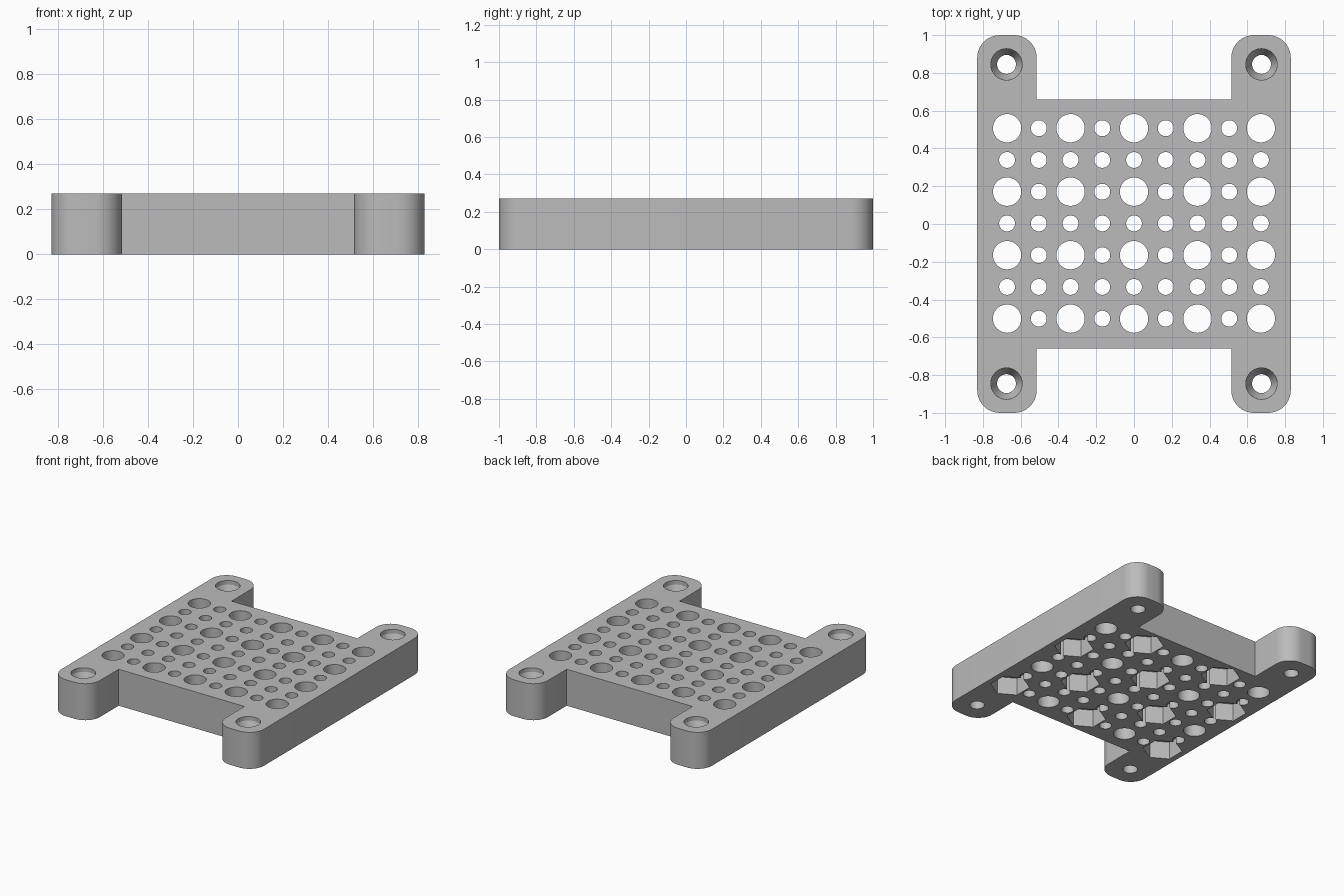
import bpy
import bmesh
from math import pi, cos, sin, radians
from mathutils import Matrix

cube = bpy.data.objects.get("Cube")
if cube:
    bpy.data.objects.remove(cube)

HALF_X, HALF_Y, HEIGHT = 0.83, 1.0, 0.27
NOTCH_X, NOTCH_Y = 0.515, 0.66      # notch between the lugs
CORNER = 0.12                       # rounding of the lug corners
PITCH = 0.168                       # spacing of the hole grid
LUG_X, LUG_Y = 0.675, 0.845

grey = bpy.data.materials.new("plain_grey")
grey.use_nodes = True
colour = (0.5, 0.5, 0.5, 1)
grey.diffuse_color = colour
grey.node_tree.nodes["Principled BSDF"].inputs["Base Color"].default_value = colour


def make_object(name, bm):
    bmesh.ops.recalc_face_normals(bm, faces=bm.faces)
    mesh = bpy.data.meshes.new(name)
    bm.to_mesh(mesh)
    bm.free()
    mesh.materials.append(grey)
    obj = bpy.data.objects.new(name, mesh)
    bpy.context.collection.objects.link(obj)
    return obj


def add_plug(bm, x, y, rings, sides=40, turn=0.0):
    """Closed column through a list of (radius, z) rings."""
    loops = []
    for r, z in rings:
        angles = [turn + 2 * pi * i / sides for i in range(sides)]
        loops.append([bm.verts.new((x + r * cos(a), y + r * sin(a), z)) for a in angles])
    bm.faces.new(loops[0][::-1])
    bm.faces.new(loops[-1])
    for low, high in zip(loops, loops[1:]):
        for i in range(sides):
            j = (i + 1) % sides
            bm.faces.new((low[i], low[j], high[j], high[i]))


def arc(cx, cy, start):
    steps = 10
    angles = [start + pi / 2 * i / steps for i in range(steps + 1)]
    return [(cx + CORNER * cos(a), cy + CORNER * sin(a)) for a in angles]


# Plate outline: one quarter, mirrored around the centre
quarter = arc(HALF_X - CORNER, HALF_Y - CORNER, 0)
quarter += arc(NOTCH_X + CORNER, HALF_Y - CORNER, pi / 2) + [(NOTCH_X, NOTCH_Y)]
right_half = [(x, -y) for x, y in quarter[::-1]] + quarter
outline = right_half + [(-x, -y) for x, y in right_half]

bm = bmesh.new()
base = bm.faces.new([bm.verts.new((x, y, 0)) for x, y in outline])
top = bmesh.ops.extrude_face_region(bm, geom=[base])
moved = [v for v in top["geom"] if isinstance(v, bmesh.types.BMVert)]
bmesh.ops.translate(bm, verts=moved, vec=(0, 0, HEIGHT))
plate = make_object("mounting_plate", bm)

# Grid holes: large where both indices are even, small elsewhere
holes, pockets = bmesh.new(), bmesh.new()
below, above = -0.1, HEIGHT + 0.1
for i in range(9):
    for j in range(7):
        x, y = (i - 4) * PITCH, (j - 3) * PITCH + 0.003
        large = i % 2 == 0 and j % 2 == 0
        radius = 0.075 if large else 0.042
        add_plug(holes, x, y, [(radius, below), (radius, above)])
        # Hexagonal nut pockets under every other large hole
        if large and (i + j) % 4 == 0:
            add_plug(pockets, x, y, [(0.133, below), (0.133, 0.13)], 6, pi / 2)

# Countersunk screw holes in the four lugs
for sx in (-1, 1):
    for sy in (-1, 1):
        rings = [(0.05, below), (0.05, HEIGHT - 0.1), (0.083, HEIGHT - 0.03), (0.083, above)]
        add_plug(holes, sx * LUG_X, sy * LUG_Y, rings)

# Cut the holes and pockets, then discard the cutters
cutters = [make_object("hole_cutter", holes), make_object("pocket_cutter", pockets)]
for cutter in cutters:
    cutter.hide_render = True
    cut = plate.modifiers.new(cutter.name, "BOOLEAN")
    cut.operation, cut.solver, cut.object = "DIFFERENCE", "EXACT", cutter

bpy.ops.object.select_all(action="DESELECT")
plate.select_set(True)
bpy.context.view_layer.objects.active = plate
for name in [m.name for m in plate.modifiers]:
    bpy.ops.object.modifier_apply(modifier=name)
for cutter in cutters:
    bpy.data.objects.remove(cutter)
bpy.ops.object.shade_smooth_by_angle(angle=radians(25))
